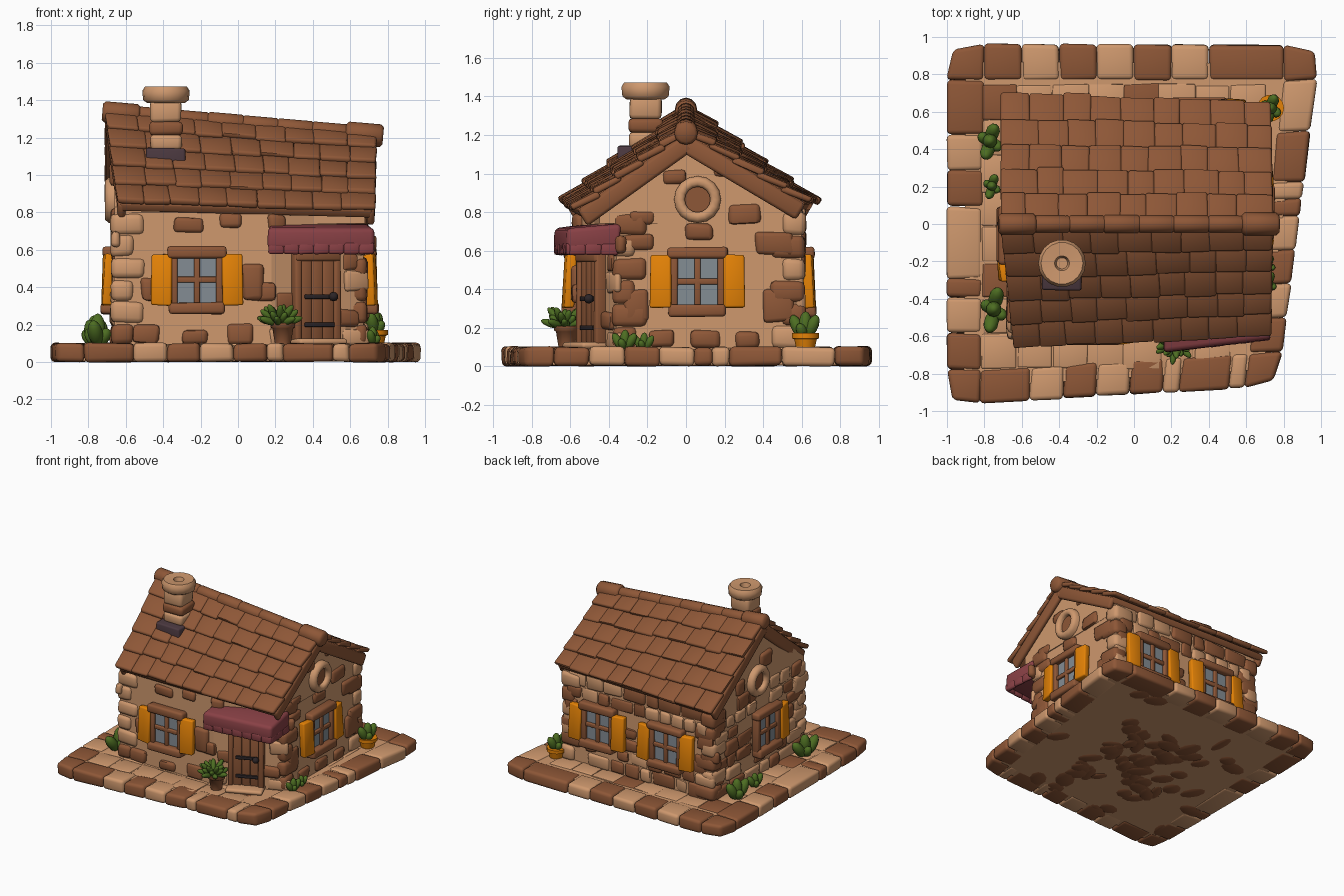
import bpy, bmesh, math, random
from mathutils import Matrix, Vector as V

random.seed(11)
old = bpy.data.objects.get("Cube")
if old:
    bpy.data.objects.remove(old)


def material(name, rgb):
    m = bpy.data.materials.new(name)
    m.use_nodes = True
    m.diffuse_color = (*rgb, 1)
    m.node_tree.nodes["Principled BSDF"].inputs["Base Color"].default_value = (*rgb, 1)
    return m


MATS = [material("brown", (.27, .095, .038)), material("tan", (.62, .315, .155)),
        material("orange", (.78, .225, .002)), material("maroon", (.25, .052, .06)),
        material("glass grey", (.23, .265, .295)), material("leaf green", (.075, .155, .016)),
        material("slate", (.07, .04, .05)), material("iron", (.025, .018, .02))]
BROWN, TAN, ORANGE, MAROON, GLASS, GREEN, SLATE, IRON = range(8)
FACES = ["0321", "4567", "0154", "1265", "2376", "3047"]


def finish(name, bm, angle=50):
    bmesh.ops.recalc_face_normals(bm, faces=bm.faces)
    me = bpy.data.meshes.new(name)
    bm.to_mesh(me)
    bm.free()
    for m in MATS:
        me.materials.append(m)
    me.polygons.foreach_set("use_smooth", [True] * len(me.polygons))
    me.set_sharp_from_angle(angle=math.radians(angle))
    bpy.context.collection.objects.link(bpy.data.objects.new(name, me))


def hexa(bm, pts, mat, r=.02, jit=0, seg=2):
    """Rounded block from four bottom and four top corners."""
    vs = [bm.verts.new(V(p) + V([random.uniform(-jit, jit) for _ in "xyz"])) for p in pts]
    edges = set()
    for f in FACES:
        face = bm.faces.new([vs[int(c)] for c in f])
        face.material_index = mat
        edges.update(face.edges)
    if r:
        bmesh.ops.bevel(bm, geom=list(edges), offset=r, offset_type='OFFSET', segments=seg,
                        profile=.5, affect='EDGES', clamp_overlap=True, material=-1)


def box(bm, M, x0, x1, y0, y1, z0, z1, mat, r=.012, jit=0):
    quad = [(x0, y0), (x1, y0), (x1, y1), (x0, y1)]
    hexa(bm, [M @ V((*q, z)) for z in (z0, z1) for q in quad], mat, r, jit)


def lathe(bm, profile, M, mat, n=20):
    rings = [[bm.verts.new(M @ V((r * math.cos(a), r * math.sin(a), z)))
              for a in (math.tau * i / n for i in range(n))] for r, z in profile]
    for a, b in zip(rings, rings[1:]):
        for i in range(n):
            j = (i + 1) % n
            bm.faces.new((a[i], a[j], b[j], b[i])).material_index = mat
    for ring in (rings[0], rings[-1]):
        bm.faces.new(ring).material_index = mat


def blob(bm, p, d, length, width, mat=GREEN):
    """Ellipsoid starting at p and growing along d."""
    d = V(d).normalized()
    M = Matrix.Translation(V(p) + d * length / 2) @ d.to_track_quat('Z', 'Y').to_matrix().to_4x4()
    M = M @ Matrix.Diagonal((width / 2, width / 2, length / 2, 1))
    for v in bmesh.ops.create_uvsphere(bm, u_segments=10, v_segments=7, radius=1, matrix=M)["verts"]:
        for f in v.link_faces:
            f.material_index = mat


I4 = Matrix()
# Ground slab with a border of blocks and rounded corner stones
outer = [V(p) for p in ((-1, -.97, 0), (.77, -.865, 0), (1, .955, 0), (-1, .965, 0))]
inner = [V(p) for p in ((-.82, -.78, 0), (.615, -.69, 0), (.8, .765, 0), (-.8, .77, 0))]
bm = bmesh.new()
mid = [(a + b) / 2 for a, b in zip(outer, inner)]
hexa(bm, [p + V((0, 0, z)) for z in (.006, .09) for p in mid], TAN, 0)
finish("ground_slab", bm)
bm = bmesh.new()
# One letter per twentieth of the edge, between the corner stones
for i, code in enumerate(["BBBTTBBTTBBTBBBT", "BBTTBBTTBTBBBTTT", "BBBBTTBBTTBBTTBB", "BBBTTBBTTTTBTTBB"]):
    j, s = (i + 1) % 4, 0
    o0, o1 = outer[i].lerp(outer[j], .1), outer[i].lerp(outer[j], .9)
    blocks = [(inner[i], outer[i - 1].lerp(outer[i], .9), outer[i].lerp(inner[i], .17), o0, BROWN)]
    for run in code.replace("BT", "B T").replace("TB", "T B").split():
        e = s + len(run) / len(code)
        blocks.append((o0.lerp(o1, s), o0.lerp(o1, e), inner[i].lerp(inner[j], e),
                       inner[i].lerp(inner[j], s), "BT".index(run[0])))
        s = e
    for *ring, mat in blocks:
        hexa(bm, [p + V((0, 0, z)) for z in (.002, .1) for p in ring], mat, .024, .005, 3)
finish("border_blocks", bm)

# Flat paving on top
bm = bmesh.new()
for ix in range(8):
    for iy in range(8):
        x, y, s = -.72 + ix * .19, -.68 + iy * .19, random.uniform(.088, .1)
        if x < .6 + .1 * y:
            mat = BROWN if random.random() < .15 else TAN
            box(bm, I4, x - s, x + s, y - s, y + s, .07, .095, mat, .008, .005)
finish("paving_stones", bm)

# Rough flat patches underneath, denser below the house
bm = bmesh.new()
for k in range(70):
    spread = .8 if k % 2 else .4
    x, y = random.uniform(-spread, spread) - .07, random.uniform(-spread, spread) - .02
    if x < .65 + .1 * y:
        M = Matrix.Translation((x, y, 0)) @ Matrix.Rotation(random.uniform(0, 3), 4, 'Z')
        M = M @ Matrix.Diagonal((random.uniform(.06, .12), random.uniform(.04, .08), 1, 1))
        lathe(bm, [(.85, random.uniform(.001, .003)), (1, .008), (1, .02)], M, BROWN, 9)
finish("underside_stones", bm)

# Walls: prism with one slanted corner for the door, and a gable block
plan = [V(p) for p in ((-.66, -.57, 0), (.18, -.57, 0), (.67, -.36, 0), (.68, .6, 0), (-.66, .6, 0))]
bm = bmesh.new()
low = [bm.verts.new(p + V((0, 0, .08))) for p in plan]
top = [bm.verts.new(p + V((0, 0, .8))) for p in plan]
bm.faces.new(low)
bm.faces.new(top)
for i in range(5):
    j = (i + 1) % 5
    bm.faces.new((low[i], low[j], top[j], top[i]))
ends = [[bm.verts.new(p) for p in ((x, f, .74), (x, .6, .74), (x, .6, .83), (x, 0, z), (x, f, .83))]
        for x, f, z in ((-.66, -.57, 1.29), (.68, -.45, 1.17))]
for e in ends:
    bm.faces.new(e)
for i in range(5):
    j = (i + 1) % 5
    bm.faces.new((ends[0][i], ends[0][j], ends[1][j], ends[1][i]))
for f in bm.faces:
    f.material_index = TAN
finish("walls", bm, 20)


def wall_frame(i):
    """Local x runs along the wall, local -y points outward."""
    a, b = plan[i], plan[(i + 1) % 5]
    return Matrix.Translation(a) @ Matrix.Rotation(math.atan2(b.y - a.y, b.x - a.x), 4, 'Z'), (b - a).length


FRAMES = [wall_frame(i) for i in range(5)]
# Window centres along each wall, and the sides that carry a shutter
WINDOWS = [(0, .44, (-1, 1)), (2, .42, (-1, 1)), (3, .33, (-1, 1)), (3, .94, (-1, 1)), (4, .66, (1,))]

# Brown stones of the front and right walls: start, end, bottom, top along the wall
PLACED = {0: [(.32, .48, .69, .77), (.1, .24, .1, .2), (.14, .21, .33, .45), (.36, .5, .1, .17), (.68, .8, .33, .53),
              (.56, .68, .72, .8), (.6, .74, .09, .2), (.76, .86, .33, .43)],
          2: [(.58, .75, .74, .84), (.72, .92, .58, .7), (.76, .92, .23, .4), (.03, .17, .23, .4), (.04, .2, .6, .68),
              (.06, .2, .73, .8), (.17, .3, .1, .19), (.24, .36, .94, 1.02), (.38, .54, .1, .19),
              (.36, .5, .66, .74), (.5, .6, .98, 1.05), (.62, .74, .09, .18)]}
bm = bmesh.new()
for i, stones in PLACED.items():
    for x0, x1, z0, z1 in stones:
        box(bm, FRAMES[i][0], x0, x1, -.02, .03, z0, z1, BROWN, .024, .009)
# Random rows on the remaining walls, skipping windows and door
for i in (1, 3, 4):
    M, length = FRAMES[i]
    z = .09
    while z < 1.1:
        h = random.uniform(.085, .12)
        x = random.uniform(-.02, .05)
        while x < length - .08:
            w = random.uniform(.09, .2)
            cx, cz = x + w / 2, z + h / 2
            ok = cz < .78 or (i == 4 and abs(cx - length / 2) < (1.1 - cz) * 1.5
                              and math.hypot(cx - .56, cz - .87) > .16)
            ok &= not any(k == i and abs(cx - c) < .15 + w / 2 and abs(cz - .44) < .16 for k, c, s in WINDOWS)
            ok &= not (i == 1 and abs(cx - .25) < .09 + w / 2)
            if ok and random.random() < .8:
                mat = BROWN if random.random() < .5 else TAN
                box(bm, M, x, x + w, -random.uniform(.01, .024), .03, z, z + h, mat, .022, .009)
            x += w + random.uniform(.0, .02)
        z += h + .005
finish("wall_stones", bm)

# Corner stones
bm = bmesh.new()
for i, code in ((0, "BTTTTT"), (2, "BBBBTB"), (3, "TBBTBT"), (4, "BTBTBB")):
    for k, c in enumerate(code):
        a, b = (.16, .1) if k % 2 else (.1, .16)
        M, z = FRAMES[i][0], .09 + k * .118
        box(bm, M, -.02, a, -.02, b, z, z + .118, "BT".index(c), .03, .007)
finish("corner_stones", bm)

# Windows with frames, panes and shutters
for n, (i, c, sides) in enumerate(WINDOWS):
    M = FRAMES[i][0] @ Matrix.Translation((c, 0, .44))
    bm = bmesh.new()
    box(bm, M, -.12, .12, -.025, .02, -.13, .13, GLASS, 0)
    for s in (-1, 1):
        box(bm, M, s * .125 - .022, s * .125 + .022, -.05, .02, -.15, .15, BROWN, .01, .003)
    for z, w, d in ((.147, .158, .065), (-.152, .15, .075)):
        box(bm, M, -w, w, -d, .02, z - .03, z + .03, BROWN, .016, .004)
    box(bm, M, -.016, .016, -.042, .02, -.13, .13, BROWN, .006)
    box(bm, M, -.12, .12, -.042, .02, -.016, .016, BROWN, .006)
    finish(f"window_{n + 1}", bm)
    bm = bmesh.new()
    for s in sides:
        S = M @ Matrix.Translation((s * .19, -.04, 0)) @ Matrix.Rotation(s * .12, 4, 'Z') @ Matrix.Rotation(-.05, 4, 'X')
        box(bm, S, -.055, .055, -.022, .03, -.137, .137, ORANGE, .01, .004)
    finish(f"shutters_{n + 1}", bm)

# Round gable windows
for n, (x, s, y) in enumerate(((.68, 1, .06), (-.66, -1, .04))):
    bm = bmesh.new()
    M = Matrix.Translation((x, y, .865)) @ Matrix.Rotation(s * math.pi / 2, 4, 'Y')
    lathe(bm, [(.122, -.01), (.122, .03), (.105, .05), (.08, .05), (.066, .035), (.066, .012)], M, TAN, 16)
    lathe(bm, [(.068, 0), (.068, .015)], M, BROWN, 12)
    finish(f"round_window_{n + 1}", bm, 60)

# Door, straps, step and awning
M = FRAMES[1][0] @ Matrix.Translation((.25, 0, 0))
bm = bmesh.new()
for k in (-1, 0, 1):
    box(bm, M, k * .065 - .032, k * .065 + .032, -.04, .02, .12, .55, BROWN, .008)
for s in (-1, 1):
    box(bm, M, s * .115 - .02, s * .115 + .02, -.055, .02, .1, .6, BROWN, .012, .004)
box(bm, M, -.13, .13, -.06, .02, .54, .6, BROWN, .012)
for z in (.2, .35):
    box(bm, M, -.075, .095, -.055, 0, z - .012, z + .012, IRON, .004)
blob(bm, M @ V((.08, -.045, .35)), M.to_3x3() @ V((0, -1, 0)), .05, .05, IRON)
box(bm, M, -.14, .14, -.13, .02, .09, .125, TAN, .015)
finish("door", bm)
bm = bmesh.new()
hexa(bm, [(.155, -.69, .605), (.73, -.62, .605), (.71, -.34, .615), (.165, -.52, .615),
          (.16, -.685, .715), (.732, -.615, .715), (.7, -.33, .74), (.165, -.52, .74)], MAROON, .024, 0, 3)
for a, b, n in ((V((.165, -.675, 0)), V((.725, -.607, 0)), 7), (V((.716, -.607, 0)), V((.7, -.355, 0)), 3)):
    A = Matrix.Translation(a) @ Matrix.Rotation(math.atan2(b.y - a.y, b.x - a.x), 4, 'Z')
    w = (b - a).length / n
    for k in range(n):
        box(bm, A, k * w - .003, k * w + w + .003, -.013, .015, .577, .64, MAROON, .013, .003)
finish("awning", bm)

# Roof: bilinear slopes carrying rows of overlapping tiles
RIDGE = V((-.71, 0, 1.32)), V((.74, 0, 1.195))
EAVES = [(V((-.64, -.635, .825)), V((.73, -.565, .79))), (V((-.71, .67, .825)), V((.73, .625, .825)))]


def slope(side, u, v, lift):
    p = RIDGE[0].lerp(RIDGE[1], u).lerp(EAVES[side][0].lerp(EAVES[side][1], u), v)
    return p + V((0, (-.5, .5)[side] * lift, .85 * lift))


for side, label in enumerate(("front", "back")):
    bm = bmesh.new()
    hexa(bm, [slope(side, u, v, h) for h in (-.035, .015) for u, v in ((.01, 0), (.99, 0), (.99, .98), (.01, .98))],
         BROWN, .01)
    for row in range(5):
        shift = random.uniform(-.2, .2)
        cuts = [0] + [(k + shift + random.uniform(-.1, .1)) / 9 for k in range(1, 9)] + [1]
        for u0, u1 in zip(cuts, cuts[1:]):
            v0, v1 = row / 5 - .02, (row + 1) / 5 + random.uniform(.0, .025)
            quad = ((u0 - .002, v0, 0), (u1 + .002, v0, 0), (u1 + .002, v1, .025), (u0 - .002, v1, .025))
            hexa(bm, [slope(side, u, v, h + t) for t in (0, .035) for u, v, h in quad], BROWN, .013, .004)
    # Gable edge boards
    for u0, u1 in ((0, .03), (.97, 1)):
        hexa(bm, [slope(side, u, v, h) for h in (-.085, .01) for u, v in ((u0, 0), (u1, 0), (u1, .98), (u0, .98))],
             BROWN, .018)
    finish(f"{label}_roof_tiles", bm)

# Ridge roll with heavier ends
bm = bmesh.new()
axis = (RIDGE[1] - RIDGE[0]) * 1.025
turn = axis.to_track_quat('Z', 'Y').to_matrix().to_4x4()
for k in range(8):
    r = (.06 if k in (0, 7) else .046) + random.uniform(-.003, .003)
    L = axis.length / 8 + .015
    M = Matrix.Translation(RIDGE[0] + axis * (k / 8) + V((-.015, 0, .018))) @ turn
    lathe(bm, [(r * .75, 0), (r, .015), (r, L - .015), (r * .75, L)], M, BROWN, 12)
finish("ridge_roll", bm)

# Chimney
bm = bmesh.new()
M = Matrix.Translation((-.385, -.21, 0))
box(bm, M, -.105, .105, -.145, .11, 1.0, 1.145, SLATE, .012, .004)
for k, (z0, z1, mat) in enumerate(((1.13, 1.215, TAN), (1.21, 1.285, BROWN), (1.28, 1.4, TAN))):
    w = .083 + .007 * (k % 2)
    box(bm, M, -w, w, -w, w, z0, z1, mat, .022, .005)
lathe(bm, [(.1, 1.385), (.122, 1.4), (.127, 1.45), (.112, 1.473), (.04, 1.468), (.03, 1.43)], M, TAN, 18)
finish("chimney", bm)

# Pots and plants
bm = bmesh.new()
lathe(bm, [(.042, .095), (.056, .18), (.066, .185), (.066, .21), (.05, .21)], Matrix.Translation((.24, -.62, 0)), BROWN, 14)
for k in range(26):
    a = k * 2.4
    d = V((math.cos(a), math.sin(a), .3 + .9 * (k % 3) / 2))
    blob(bm, V((.22, -.63, .2)) + d * .015, d, random.uniform(.08, .12), .04)
finish("front_potted_bush", bm, 80)
bm = bmesh.new()
lathe(bm, [(.05, .095), (.06, .14), (.072, .145), (.072, .172), (.05, .172)], Matrix.Translation((.73, .62, 0)), ORANGE, 14)
finish("back_pot", bm)
# Each cactus: place, height and how far its arms lean along the wall
for n, (x, y, z, h, lean) in enumerate(((.73, .615, .15, .135, .45), (.72, -.32, .09, .1, .6), (.72, -.22, .09, .085, .6),
                                        (-.75, -.46, .09, .17, .75), (-.77, .44, .09, .16, .5), (-.76, .2, .09, .11, .5))):
    bm = bmesh.new()
    blob(bm, (x, y, z), (0, .05, 1), h, h * .5)
    for s in (-1, 1):
        blob(bm, (x, y + s * h * .1, z), (s * .2, s * lean, 1), h * .95, h * .48)
        blob(bm, (x, y, z), (-s * .55, s * .35, .8), h * .65, h * .42)
    finish(f"cactus_{n + 1}", bm, 80)
